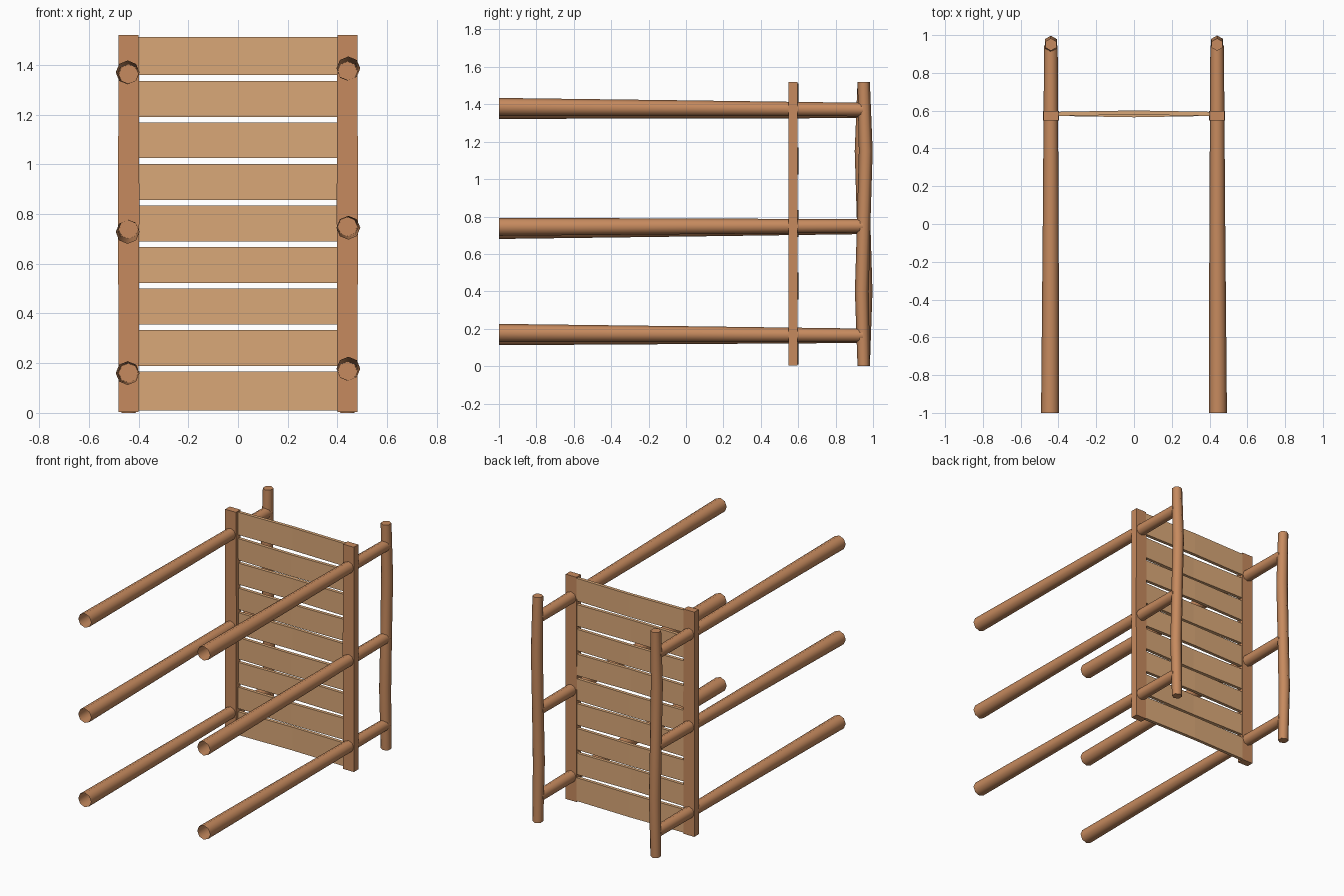
import bpy, bmesh, math
from mathutils import Vector

if "Cube" in bpy.data.objects:
    bpy.data.objects.remove(bpy.data.objects["Cube"])


def material(name, rgb):
    m = bpy.data.materials.new(name)
    m.diffuse_color = (*rgb, 1)
    m.use_nodes = True
    m.node_tree.nodes["Principled BSDF"].inputs["Base Color"].default_value = m.diffuse_color
    return m


LOG = material("brown timber", (0.565, 0.254, 0.112))
PLANK = material("light timber", (0.70, 0.392, 0.188))


def loft(name, rings, mat, cap_start=True, cap_end=True, smooth=False):
    """Skin a list of equal-sized point rings."""
    bm = bmesh.new()
    vs = [[bm.verts.new(p) for p in r] for r in rings]
    n = len(vs[0])
    for a, b in zip(vs, vs[1:]):
        for i in range(n):
            j = (i + 1) % n
            bm.faces.new((a[i], a[j], b[j], b[i]))
    if cap_start:
        bm.faces.new(vs[0][::-1])
    if cap_end:
        bm.faces.new(vs[-1])
    bmesh.ops.recalc_face_normals(bm, faces=bm.faces)
    me = bpy.data.meshes.new(name)
    bm.to_mesh(me)
    bm.free()
    ob = bpy.data.objects.new(name, me)
    bpy.context.collection.objects.link(ob)
    me.materials.append(mat)
    if smooth:
        bpy.ops.object.select_all(action='DESELECT')
        ob.select_set(True)
        bpy.context.view_layer.objects.active = ob
        bpy.ops.object.shade_smooth_by_angle(angle=math.radians(61))
    return ob


def ring(c, r, u, v, n=8, phase=0.0):
    c, u, v = Vector(c), Vector(u), Vector(v)
    return [c + r * (u * math.cos(phase + math.tau * i / n) + v * math.sin(phase + math.tau * i / n))
            for i in range(n)]


X, Y, Z = (1, 0, 0), (0, 1, 0), (0, 0, 1)

# Long horizontal logs: tapered, open at the front; (side, front z, back z)
logs = [(-1, 1.370, 1.362), (-1, 0.728, 0.742), (-1, 0.160, 0.160),
        (1, 1.386, 1.372), (1, 0.745, 0.750), (1, 0.178, 0.165)]
for k, (s, z0, z1) in enumerate(logs):
    rings = [ring((s * 0.444, -1, z0), 0.048, X, Z),
             ring((s * 0.441, 0, (z0 + z1) / 2), 0.042, X, Z),
             ring((s * 0.44, 0.945, z1), 0.036, X, Z)]
    loft(f"long_log_{k + 1}", rings, LOG, cap_start=False, smooth=True)

# Rear upright logs, gently crooked; the left one bends the other way
for s, name in ((-1, "left"), (1, "right")):
    rings = [ring((s * 0.44, 0.95 + s * d, z), r, X, Y, 6, math.pi / 6)
             for z, d, r in ((0.0, 0, 0.033), (0.4, -0.010, 0.037), (0.76, 0, 0.036),
                             (1.15, 0.011, 0.037), (1.52, 0, 0.033))]
    loft(f"{name}_rear_upright", rings, LOG, smooth=True)


def rect(x0, x1, y0, y1, z):
    return [(x0, y0, z), (x1, y0, z), (x1, y1, z), (x0, y1, z)]


# Panel side posts
for s, name in ((-1, "left"), (1, "right")):
    rings = [rect(s * 0.44 - w, s * 0.44 + w, 0.549, 0.597, z)
             for z, w in ((0.004, 0.040), (0.85, 0.043), (1.52, 0.040))]
    loft(f"{name}_panel_post", rings, LOG)

# Nine boards, bowed alternately
edges = [(0.010, 0.167), (0.189, 0.333), (0.356, 0.500), (0.523, 0.667), (0.690, 0.835),
         (0.857, 1.001), (1.025, 1.169), (1.190, 1.335), (1.360, 1.512)]
for k, (z0, z1) in enumerate(edges):
    bow = 0.007 * (-1) ** k
    rings = [[(x, 0.572 + b, z0), (x, 0.594 + b, z0), (x, 0.594 + b, z1), (x, 0.572 + b, z1)]
             for x, b in ((-0.405, 0), (0, bow), (0.405, 0))]
    loft(f"board_{k + 1}", rings, PLANK)
